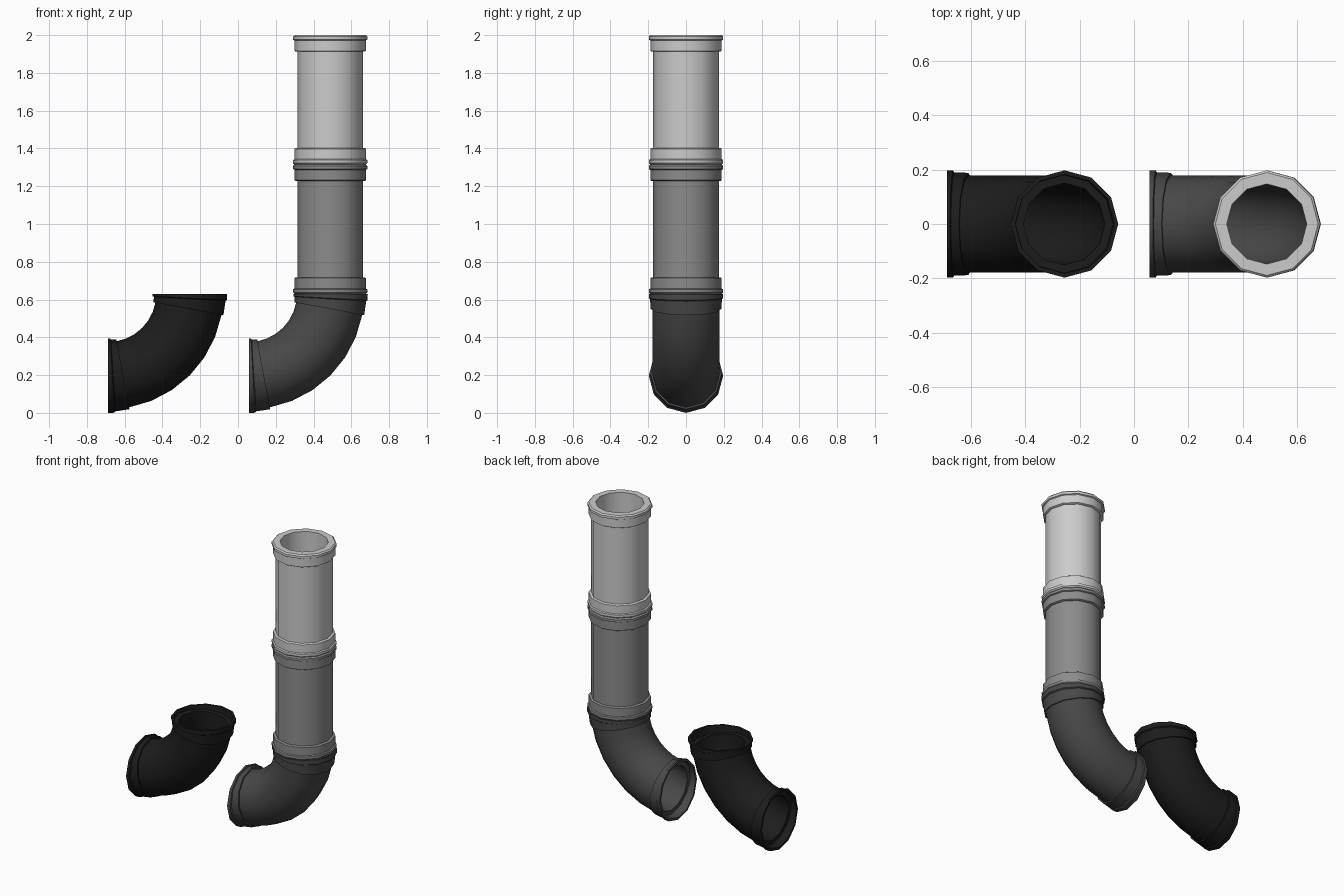
import bpy, bmesh
from math import sin, cos, pi, radians

if "Cube" in bpy.data.objects:
    bpy.data.objects.remove(bpy.data.objects["Cube"])

SIDES = 12
BEND = 0.433      # bend radius of the elbows
JOINT = 0.63      # height where elbow meets straight pipe


def sweep(name, profile, place, shade):
    """Closed (radius, station) profile spun into a 12-sided hollow tube."""
    bm = bmesh.new()
    rings = [[bm.verts.new(place(r, s, 2 * pi * i / SIDES)) for i in range(SIDES)]
             for r, s in profile]
    for k, a in enumerate(rings):
        b = rings[(k + 1) % len(rings)]
        for i in range(SIDES):
            j = (i + 1) % SIDES
            bm.faces.new((a[i], a[j], b[j], b[i]))
    bmesh.ops.recalc_face_normals(bm, faces=bm.faces)
    me = bpy.data.meshes.new(name)
    bm.to_mesh(me)
    bm.free()
    ob = bpy.data.objects.new(name, me)
    bpy.context.collection.objects.link(ob)
    mat = bpy.data.materials.new(name + "_grey")
    mat.diffuse_color = (shade, shade, shade, 1)
    mat.use_nodes = True
    mat.node_tree.nodes["Principled BSDF"].inputs["Base Color"].default_value = mat.diffuse_color
    me.materials.append(mat)
    bpy.ops.object.select_all(action='DESELECT')
    ob.select_set(True)
    bpy.context.view_layer.objects.active = ob
    bpy.ops.object.shade_smooth_by_angle(angle=radians(35))
    return ob


def mirrored(half, length):
    """Complete an end profile with its mirror image at the other end."""
    return half + [(r, length - s) for r, s in reversed(half)]


# straight pipe: rim, collar, body, and plain bore
def straight_pipe(name, x, z, length, shade):
    end = [(0.147, 0), (0.189, 0), (0.197, 0.008), (0.197, 0.024),
           (0.189, 0.028), (0.189, 0.083), (0.183, 0.087), (0.174, 0.087)]
    sweep(name, mirrored(end, length),
          lambda r, s, t: (x + r * cos(t), r * sin(t), z + s), shade)


# 90 degree elbow: stations are degrees around the bend, socket at each end
def elbow(name, x, shade):
    end = [(0.150, 5), (0.180, 5), (0.182, 0), (0.197, 0), (0.197, 3),
           (0.190, 3.6), (0.188, 10.5), (0.178, 10.5)]
    steps = [10.5 + 69 * i / 6 for i in range(1, 6)]
    outer = end + [(0.178, a) for a in steps] + [(r, 90 - a) for r, a in reversed(end)]
    inner = [(0.150, a) for a in reversed([10.5] + steps + [79.5])]

    def place(r, deg, t):
        d = BEND + r * cos(t)
        a = radians(deg)
        return (x + d * cos(a), r * sin(t), JOINT - d * sin(a))

    sweep(name, outer + inner, place, shade)


LENGTH = (2.0 - JOINT) / 2
straight_pipe("upper_pipe", 0.488, JOINT + LENGTH, LENGTH, 0.55)
straight_pipe("lower_pipe", 0.488, JOINT, LENGTH, 0.26)
elbow("joined_elbow", 0.057, 0.065)
elbow("loose_elbow", -0.688, 0.012)
